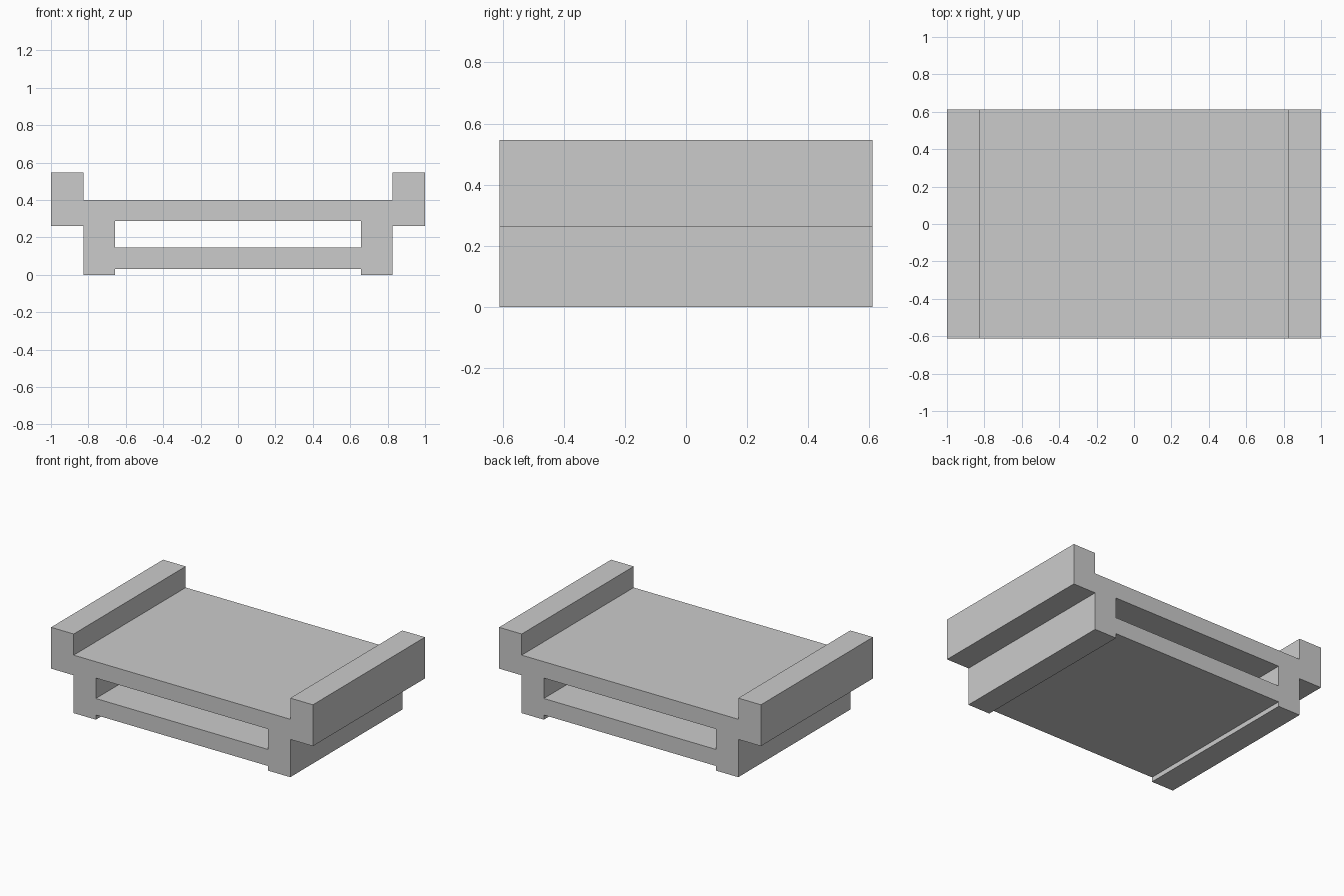
import bpy, bmesh, math
from mathutils import Matrix

if "Cube" in bpy.data.objects:
    bpy.data.objects.remove(bpy.data.objects["Cube"])

HALF_DEPTH = 0.611


def mirrored(half):
    """Close a right-hand half profile by mirroring it across x = 0."""
    return half + [(-x, z) for x, z in reversed(half)]


# Right half of the cross-section: underside, leg, side rail, deck
outline = mirrored([(0.658, 0.032), (0.658, 0.0), (0.827, 0.0), (0.827, 0.261),
                    (1.0, 0.261), (1.0, 0.546), (0.827, 0.546), (0.827, 0.4)])

# Slot between deck and lower shelf
slot = mirrored([(0.658, 0.146), (0.658, 0.287)])

# Filled profile with a hole, extruded along the depth
curve = bpy.data.curves.new("tray_profile", "CURVE")
curve.dimensions = "2D"
curve.fill_mode = "BOTH"
curve.extrude = HALF_DEPTH
for loop in (outline, slot):
    spline = curve.splines.new("POLY")
    spline.points.add(len(loop) - 1)
    for point, (x, z) in zip(spline.points, loop):
        point.co = (x, z, 0, 1)
    spline.use_cyclic_u = True
    spline.use_smooth = False

helper = bpy.data.objects.new("profile_helper", curve)
bpy.context.collection.objects.link(helper)
bpy.context.view_layer.update()
evaluated = helper.evaluated_get(bpy.context.evaluated_depsgraph_get())
mesh = bpy.data.meshes.new_from_object(evaluated)
bpy.data.objects.remove(helper)

# Stand the extrusion upright and weld it into one flat-faced solid
bm = bmesh.new()
bm.from_mesh(mesh)
bm.transform(Matrix.Rotation(math.pi / 2, 4, "X"))
bmesh.ops.remove_doubles(bm, verts=bm.verts[:], dist=0.0005)
bmesh.ops.recalc_face_normals(bm, faces=bm.faces[:])
for face in bm.faces:
    face.smooth = False
bm.to_mesh(mesh)
bm.free()

mesh.name = "slotted_tray"
tray = bpy.data.objects.new("slotted_tray", mesh)
bpy.context.collection.objects.link(tray)
